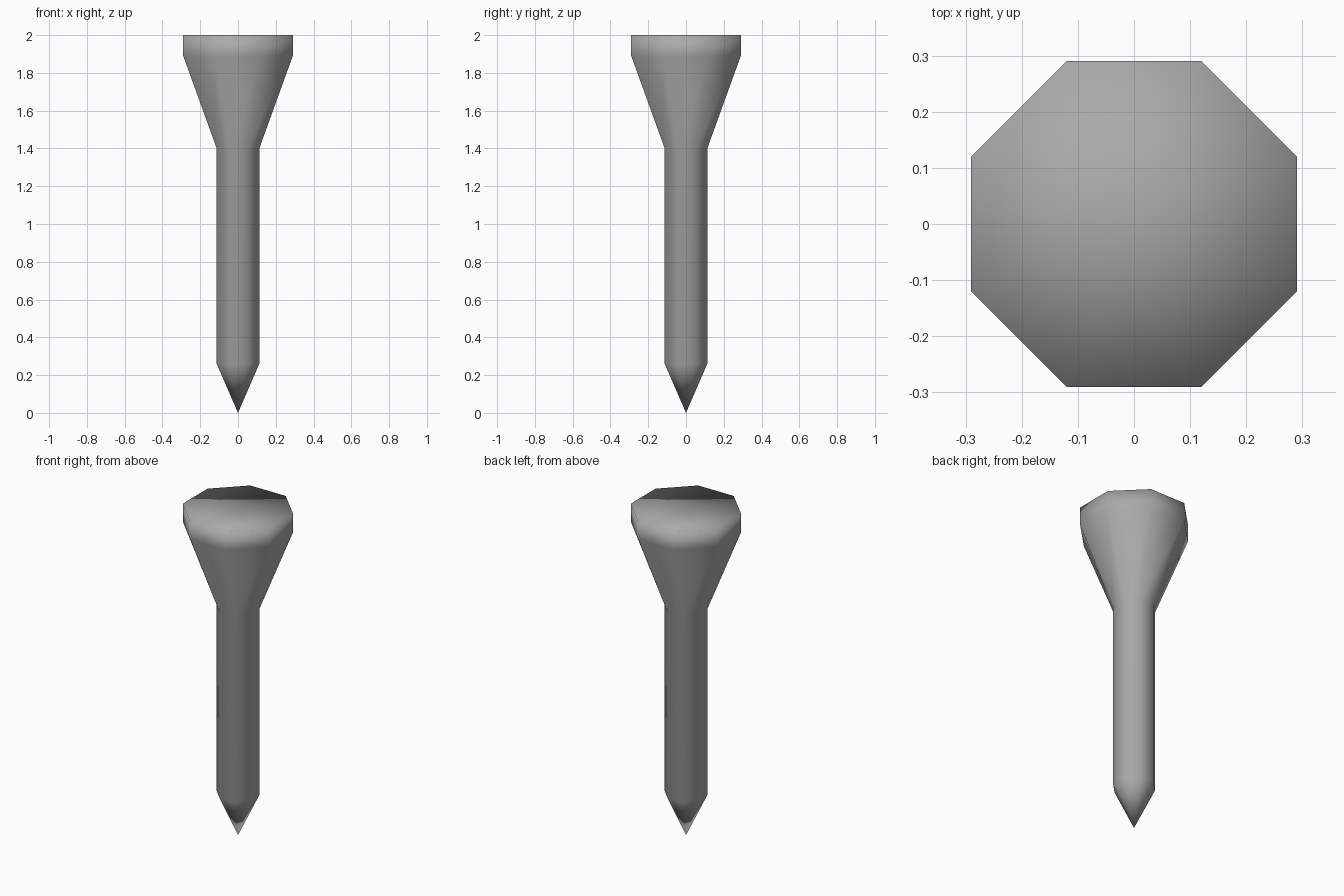
import bpy, bmesh, math

if "Cube" in bpy.data.objects:
    bpy.data.objects.remove(bpy.data.objects["Cube"])

SIDES = 8
# (circumradius, height) rings: tip base, shaft top, cup base, rim
RINGS = [(0.122, 0.26), (0.122, 1.40), (0.314, 1.89), (0.314, 2.0)]

mat = bpy.data.materials.new("plain grey")
mat.diffuse_color = (0.4, 0.4, 0.4, 1)
mat.use_nodes = True
mat.node_tree.nodes["Principled BSDF"].inputs["Base Color"].default_value = mat.diffuse_color

bm = bmesh.new()
rings = []
for r, z in RINGS:
    angles = [math.radians(22.5) + i * math.tau / SIDES for i in range(SIDES)]
    rings.append([bm.verts.new((r * math.cos(a), r * math.sin(a), z)) for a in angles])
tip = bm.verts.new((0, 0, 0))
dish = bm.verts.new((0, 0, 1.96))

for i in range(SIDES):
    j = (i + 1) % SIDES
    # shaft, flared cup and rim walls
    for lo, hi in zip(rings, rings[1:]):
        bm.faces.new((lo[i], lo[j], hi[j], hi[i]))
    # pointed tip and shallow dished top
    bm.faces.new((tip, rings[0][j], rings[0][i]))
    bm.faces.new((rings[-1][i], rings[-1][j], dish))

bmesh.ops.recalc_face_normals(bm, faces=bm.faces)
for f in bm.faces:
    f.smooth = True
mesh = bpy.data.meshes.new("tee_peg")
bm.to_mesh(mesh)
bm.free()
mesh.materials.append(mat)
obj = bpy.data.objects.new("tee_peg", mesh)
bpy.context.collection.objects.link(obj)
